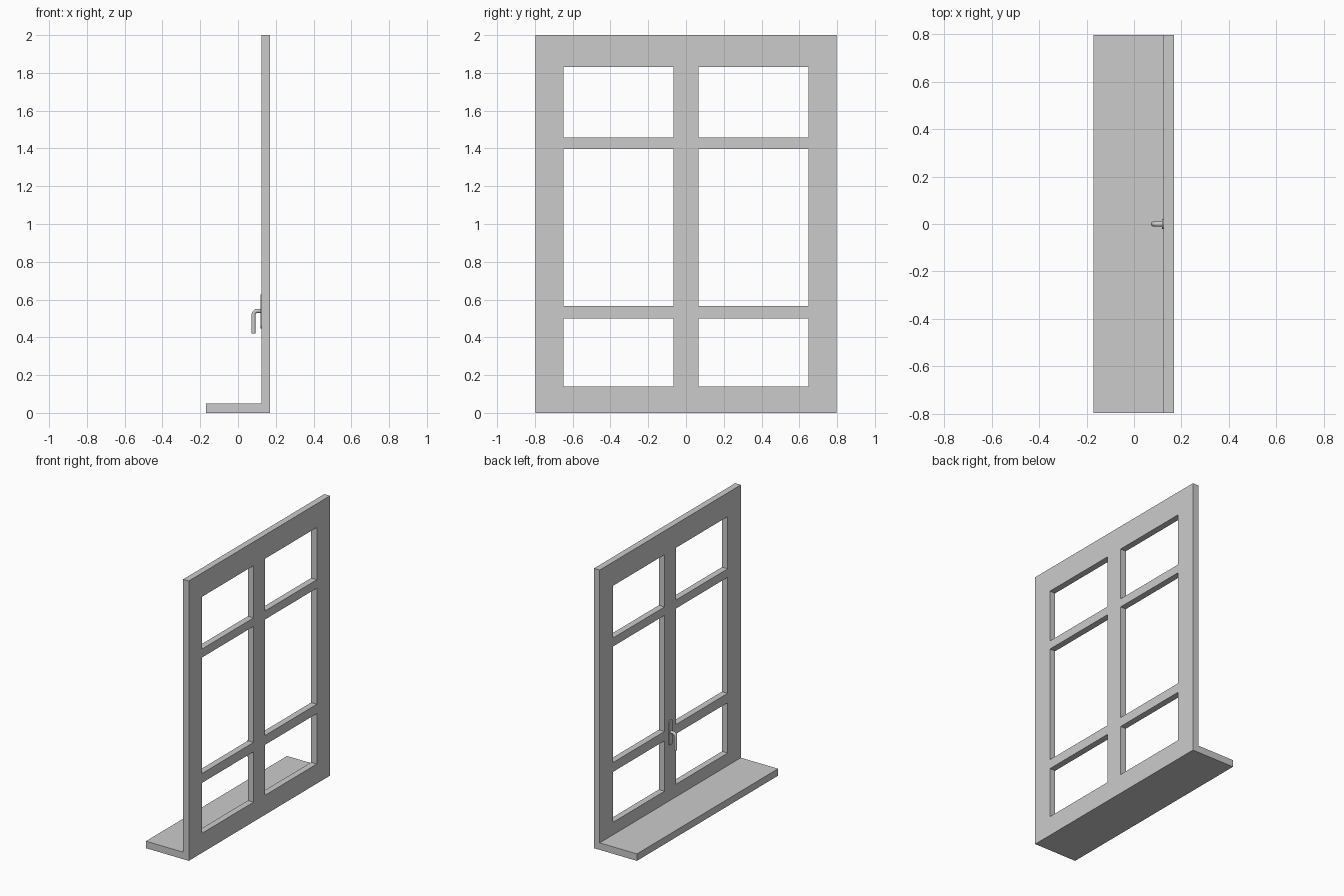
import bpy, bmesh
from math import sin, cos, pi

if "Cube" in bpy.data.objects:
    bpy.data.objects.remove(bpy.data.objects["Cube"])

FX0, FX1 = 0.124, 0.169      # frame thickness range in x
HALF = 0.797                 # half width in y


def finish(name, bm, smooth=False):
    bmesh.ops.recalc_face_normals(bm, faces=bm.faces)
    mesh = bpy.data.meshes.new(name)
    bm.to_mesh(mesh)
    bm.free()
    ob = bpy.data.objects.new(name, mesh)
    bpy.context.collection.objects.link(ob)
    if smooth:
        bpy.ops.object.select_all(action='DESELECT')
        ob.select_set(True)
        bpy.context.view_layer.objects.active = ob
        bpy.ops.object.shade_smooth_by_angle(angle=0.6)
    return ob


def extrude_x(bm, depth):
    res = bmesh.ops.extrude_face_region(bm, geom=bm.faces[:])
    verts = [g for g in res["geom"] if isinstance(g, bmesh.types.BMVert)]
    bmesh.ops.translate(bm, verts=verts, vec=(depth, 0, 0))


# Window frame: grid of cells with six panes left open, then thickened
ys = [-HALF, -0.648, -0.066, 0.066, 0.648, HALF]
zs = [0, 0.14, 0.50, 0.567, 1.396, 1.457, 1.83, 2.0]
bm = bmesh.new()
grid = [[bm.verts.new((FX0, y, z)) for z in zs] for y in ys]
for i in range(len(ys) - 1):
    for j in range(len(zs) - 1):
        if not (i % 2 and j % 2):
            bm.faces.new((grid[i][j], grid[i + 1][j],
                          grid[i + 1][j + 1], grid[i][j + 1]))
extrude_x(bm, FX1 - FX0)
finish("window_frame", bm)

# Sill board running out from the foot of the frame
bm = bmesh.new()
bm.faces.new([bm.verts.new((-0.17, y, z)) for y, z in
              ((-HALF, 0), (HALF, 0), (HALF, 0.05), (-HALF, 0.05))])
extrude_x(bm, FX0 + 0.17)
finish("window_sill", bm)

# Handle back plate with rounded ends
bm = bmesh.new()
R, N = 0.022, 12
outline = []
for zc, start in ((0.605, 0), (0.468, pi)):
    for k in range(N + 1):
        a = start + pi * k / N
        outline.append((FX0 - 0.006, R * cos(a), zc + R * sin(a)))
bm.faces.new([bm.verts.new(p) for p in outline])
extrude_x(bm, 0.006)
finish("handle_plate", bm, True)

# Handle lever: round bar swept out of the plate and bent down
r, bend, xg, zt = 0.0105, 0.022, 0.082, 0.54
path = [(FX0, zt, 0)]
for k in range(9):
    a = pi / 2 * k / 8
    path.append((xg + bend - bend * sin(a), zt - bend + bend * cos(a), a))
path.append((xg, 0.42, pi / 2))
bm = bmesh.new()
rings = []
for x, z, a in path:
    ring = []
    for k in range(16):
        t = 2 * pi * k / 16
        ring.append(bm.verts.new((x - r * sin(t) * sin(a), r * cos(t),
                                  z + r * sin(t) * cos(a))))
    rings.append(ring)
for p, q in zip(rings, rings[1:]):
    for k in range(16):
        n = (k + 1) % 16
        bm.faces.new((p[k], p[n], q[n], q[k]))
bm.faces.new(rings[0])
bm.faces.new(rings[-1])
finish("handle_lever", bm, True)
